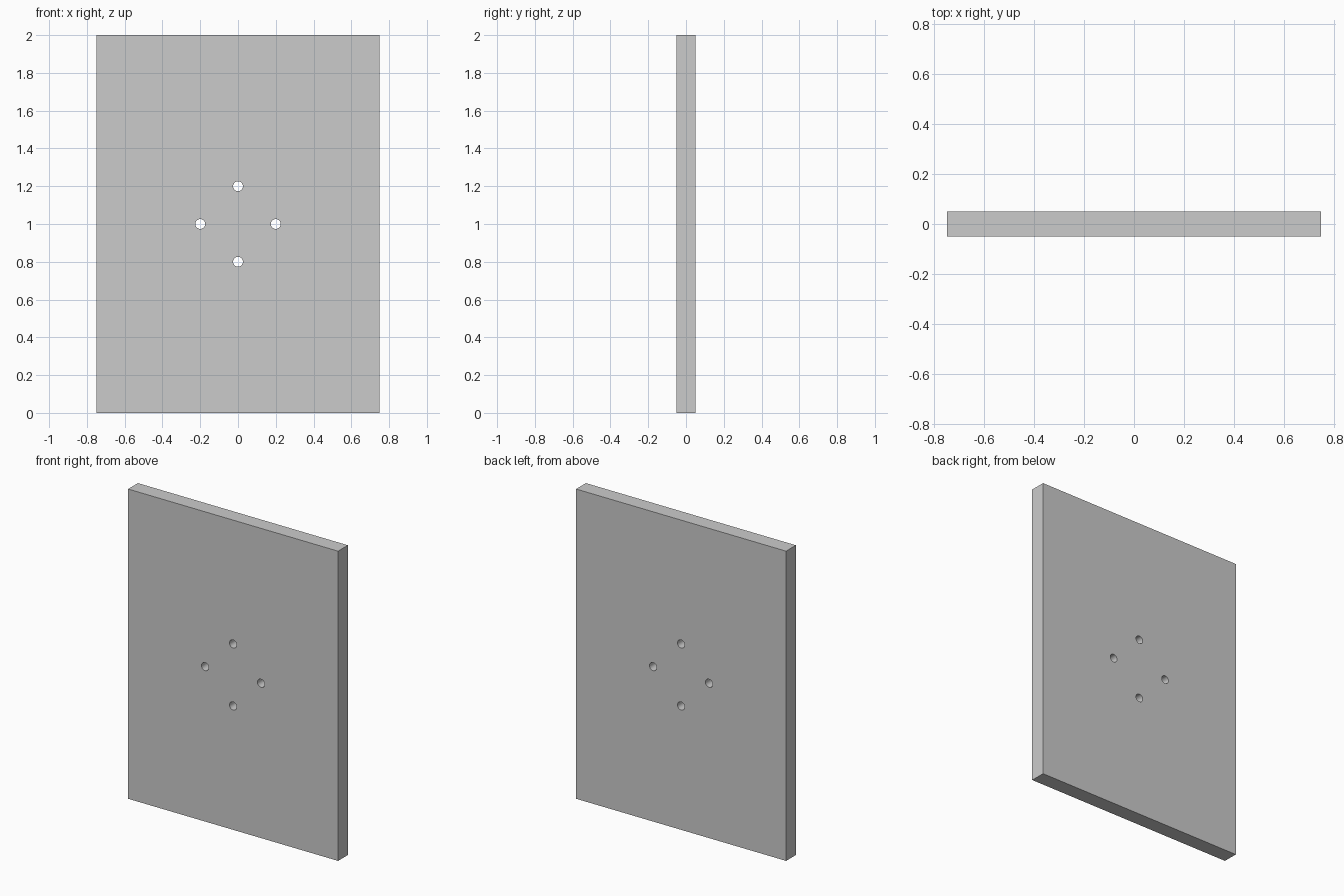
import bpy
from math import pi

if "Cube" in bpy.data.objects:
    bpy.data.objects.remove(bpy.data.objects["Cube"])

WIDTH, DEPTH, HEIGHT = 1.5, 0.1, 2.0
HOLE_RADIUS = 0.026
HOLE_OFFSET = 0.2

# Upright flat panel
bpy.ops.mesh.primitive_cube_add(size=1, location=(0, 0, HEIGHT / 2))
panel = bpy.context.object
panel.name = "panel"
panel.scale = (WIDTH, DEPTH, HEIGHT)
bpy.ops.object.transform_apply(location=False, rotation=False, scale=True)


def drill(x, z):
    """Cut one round hole straight through the panel."""
    bpy.ops.mesh.primitive_cylinder_add(vertices=32, radius=HOLE_RADIUS, depth=DEPTH * 3,
                                        location=(x, 0, z), rotation=(pi / 2, 0, 0))
    cutter = bpy.context.object
    cutter.name = "hole_cutter"
    cutter.hide_render = True
    mod = panel.modifiers.new("hole", 'BOOLEAN')
    mod.operation = 'DIFFERENCE'
    mod.solver = 'EXACT'
    mod.object = cutter
    bpy.context.view_layer.objects.active = panel
    bpy.ops.object.modifier_apply(modifier=mod.name)
    bpy.data.objects.remove(cutter, do_unlink=True)


# Four mounting holes in a diamond around the centre
for dx, dz in ((1, 0), (-1, 0), (0, 1), (0, -1)):
    drill(dx * HOLE_OFFSET, HEIGHT / 2 + dz * HOLE_OFFSET)

# Smooth hole walls, sharp panel edges
bpy.ops.object.select_all(action='DESELECT')
panel.select_set(True)
bpy.context.view_layer.objects.active = panel
bpy.ops.object.shade_smooth_by_angle()
